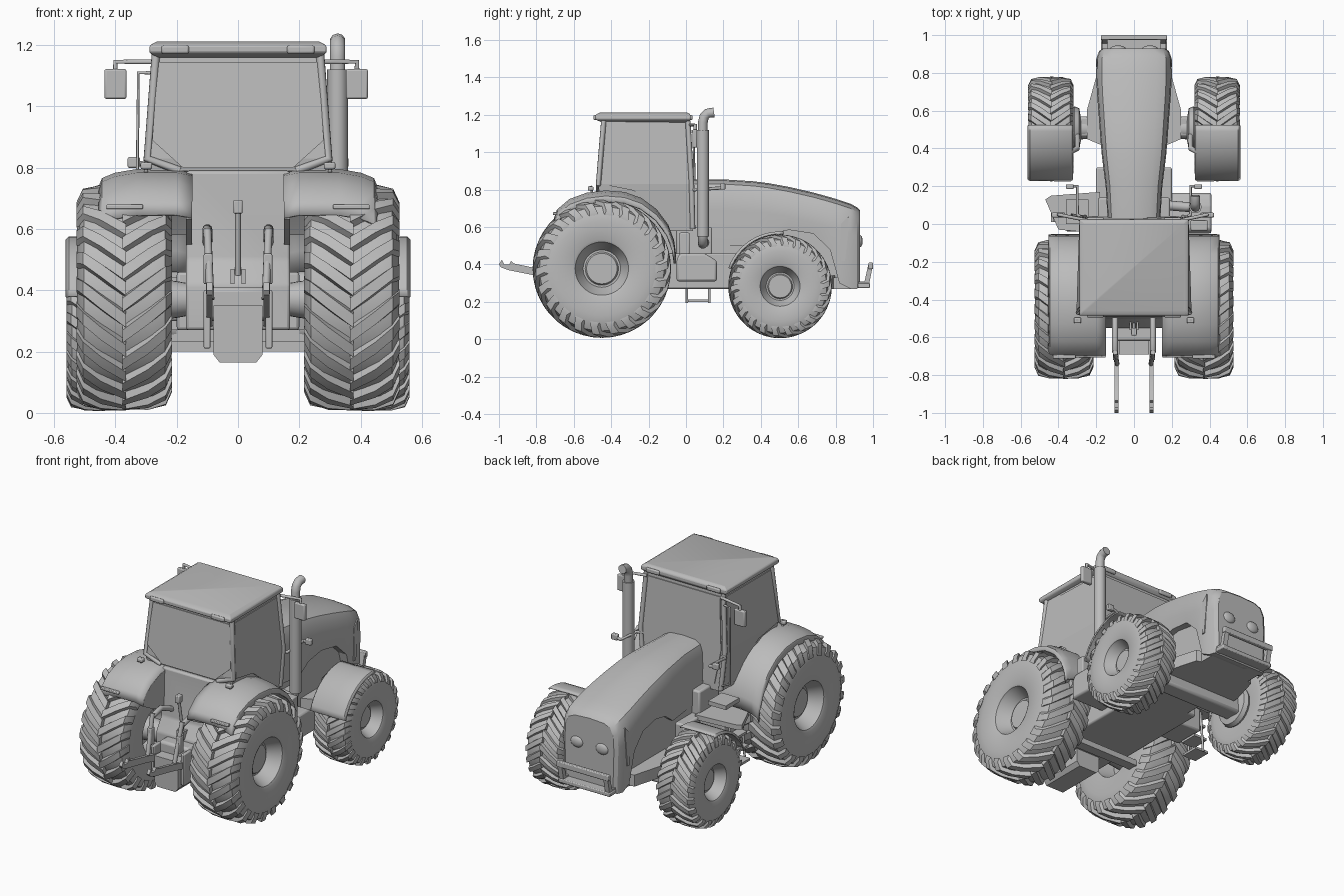
import bpy, bmesh, math
from mathutils import Vector

cube = bpy.data.objects.get("Cube")
if cube:
    bpy.data.objects.remove(cube, do_unlink=True)

paint = bpy.data.materials.new("plain grey")
paint.use_nodes = True
GREY = (0.5, 0.5, 0.5, 1)
paint.diffuse_color = GREY
paint.node_tree.nodes["Principled BSDF"].inputs["Base Color"].default_value = GREY


def add_mesh(name, mesh, bevel=0.0, thick=0.0, angle=35):
    mesh.shade_smooth()
    mesh.set_sharp_from_angle(angle=math.radians(angle))
    mesh.materials.clear()
    mesh.materials.append(paint)
    ob = bpy.data.objects.new(name, mesh)
    bpy.context.collection.objects.link(ob)
    if thick:
        mod = ob.modifiers.new("Solidify", 'SOLIDIFY')
        mod.thickness, mod.offset = thick, 0
    if bevel:
        mod = ob.modifiers.new("Bevel", 'BEVEL')
        mod.width, mod.segments, mod.limit_method = bevel, 2, 'ANGLE'
    return ob


def finish(name, bm, **kw):
    bmesh.ops.recalc_face_normals(bm, faces=bm.faces)
    mesh = bpy.data.meshes.new(name)
    bm.to_mesh(mesh)
    bm.free()
    return add_mesh(name, mesh, **kw)


def skin(bm, rings, closed=True, caps=True):
    """Join rings of points with quads."""
    vs = [[bm.verts.new(p) for p in ring] for ring in rings]
    n = len(vs[0])
    for a, b in zip(vs, vs[1:]):
        for i in range(n if closed else n - 1):
            j = (i + 1) % n
            bm.faces.new((a[i], a[j], b[j], b[i]))
    if caps:
        bm.faces.new(vs[0])
        bm.faces.new(vs[-1])


def loft(name, rings, closed=True, caps=True, **kw):
    bm = bmesh.new()
    skin(bm, rings, closed, caps)
    return finish(name, bm, **kw)


def prism(name, pts, lo, hi, axis=0, **kw):
    """Extrude a flat outline along one axis."""
    rings = []
    for d in (lo, hi):
        ring = [list(p) for p in pts]
        for p in ring:
            p.insert(axis, d)
        rings.append(ring)
    return loft(name, rings, **kw)


def box(name, x, y, z, **kw):
    return prism(name, [(y[0], z[0]), (y[1], z[0]), (y[1], z[1]), (y[0], z[1])], x[0], x[1], **kw)


def tube(name, pts, r):
    cu = bpy.data.curves.new(name, 'CURVE')
    cu.dimensions, cu.bevel_depth, cu.bevel_resolution, cu.use_fill_caps = '3D', r, 3, True
    sp = cu.splines.new('POLY')
    sp.points.add(len(pts) - 1)
    for p, co in zip(sp.points, pts):
        p.co = (*co, 1)
    tmp = bpy.data.objects.new(name + "_path", cu)
    bpy.context.collection.objects.link(tmp)
    mesh = bpy.data.meshes.new_from_object(tmp.evaluated_get(bpy.context.evaluated_depsgraph_get()))
    bpy.data.objects.remove(tmp, do_unlink=True)
    return add_mesh(name, mesh, angle=50)


def pane(name, pts, out):
    """Thin plate standing just proud of a wall."""
    off = Vector(out) * 0.009
    return loft(name, [[Vector(p) for p in pts], [Vector(p) + off for p in pts]])


def spin(bm, profile, center, s, n=48):
    """Lathe (x, radius) pairs about the x axis."""
    c = Vector(center)
    rings = [[c + Vector((s * x, r * math.cos(a), r * math.sin(a)))
              for a in (i * math.tau / n for i in range(n))] for x, r in profile]
    skin(bm, rings)


# Wheels: unit tyre profile (fraction of half width, fraction of radius) with chevron lugs
TYRE = [(.5, .02), (.5, .22), (.42, .24), (.42, .27), (.8, .36), (.93, .385), (.97, .42), (1, .68),
        (.95, .82), (.86, .9), (.6, .93), (-.6, .93), (-.86, .9), (-.95, .82), (-1, .68),
        (-.93, .39), (-.25, .33), (-.25, .02)]
LUG = [(-.04, .9, 1, 0), (.5, .9, .995, .17), (.88, .85, .955, .3), (1.01, .78, .84, .35)]


def wheel(name, center, radius, half, s, count):
    bm = bmesh.new()
    spin(bm, [(x * half, r * radius) for x, r in TYRE], center, s)
    for side in (1, -1):
        for k in range(count):
            a0 = (k + side * .25) * math.tau / count
            rings = []
            for f, lo, hi, lag in LUG:
                ring = []
                for r, da in ((lo, -.085), (hi, -.06), (hi, .06), (lo, .085)):
                    a = a0 - lag + da
                    ring.append(Vector(center) + Vector((side * f * half, r * radius * math.cos(a),
                                                         r * radius * math.sin(a))))
                rings.append(ring)
            skin(bm, rings)
    finish(name, bm, angle=28)


# Hood: sections along the length (y, half width, top, bottom)
hood = []
for y, w, t, b in [(.03, .14, .855, .5), (.2, .15, .855, .5), (.36, .17, .845, .5), (.44, .177, .835, .56),
                   (.55, .185, .815, .585), (.68, .195, .785, .565), (.77, .2, .76, .48), (.82, .2, .745, .3),
                   (.88, .198, .725, .27), (.915, .185, .705, .27), (.93, .165, .69, .29)]:
    half = [(w * .96, b), (w, t - .16), (w * .97, t - .07), (w * .85, t - .025), (w * .6, t - .006), (.0, t)]
    ring = half + [(-x, z) for x, z in half[-2::-1]]
    hood.append([(x, y, z) for x, z in ring])
loft("hood", hood, angle=30)
box("engine_block", (-.14, .14), (0, .84), (.27, .62))
box("nose_base", (-.17, .17), (.62, .9), (.27, .33))
box("belly", (-.2, .2), (-.35, .3), (.27, .46), bevel=.01)
box("firewall", (-.19, .19), (-.05, .14), (.4, .6), bevel=.01)
box("front_bumper_bar", (-.175, .175), (.975, 1), (.375, .41), bevel=.005)
box("front_bumper_plate", (-.175, .175), (.92, .985), (.275, .3), bevel=.005)
for s in (1, -1):
    prism("bumper_bracket", [(.92, .275), (.975, .275), (1, .4), (.975, .4), (.955, .31), (.92, .31)], s * .14, s * .17)
    bm = bmesh.new()
    m = bmesh.ops.create_uvsphere(bm, u_segments=20, v_segments=10, radius=1)
    for v in m["verts"]:
        v.co = (s * .085 + v.co.x * .042, .927 + v.co.y * .018, .525 + v.co.z * .034)
    finish("headlight", bm)
    pane("hood_vent", [(s * .192, .83, .62), (s * .192, .87, .66), (s * .192, .87, .6), (s * .192, .85, .42),
                       (s * .192, .83, .42)], (s, 0, 0))

# Cab: glasshouse above the belt and door section below
BELT = [(.03, .83, .285), (-.47, .83, .3)]
UPPER = [(-.44, 1.17, .27), (.01, 1.17, .26)] + BELT
LOWER = BELT[::-1] + [(.037, .58, .26), (-.12, .58, .265), (-.2, .7, .28), (-.28, .77, .29), (-.465, .79, .285)]
for name, outline in (("cab_upper", UPPER), ("cab_lower", LOWER)):
    loft(name, [[(s * x, y, z) for y, z, x in outline] for s in (1, -1)])
for s in (1, -1):
    pane("door_glass_upper", [(s * .27, -.425, 1.15), (s * .262, -.008, 1.145), (s * .284, .012, .83),
                              (s * .299, -.455, .83)], (s * .6, 0, 0))
    pane("door_glass_lower", [(s * .299, -.455, .83), (s * .284, .012, .83), (s * .26, .016, .6),
                              (s * .266, -.11, .6), (s * .28, -.19, .73), (s * .292, -.28, .795)], (s * .6, 0, 0))
    tube("front_pillar", [(s * .26, .01, 1.17), (s * .284, .03, .83), (s * .26, .036, .59)], .014)
    tube("rear_pillar", [(s * .268, -.44, 1.17), (s * .297, -.468, .83), (s * .19, -.468, .79)], .014)
pane("rear_glass", [(.262, -.441, 1.145), (-.262, -.441, 1.145), (-.28, -.466, .89), (-.18, -.471, .8),
                    (.18, -.471, .8), (.28, -.466, .89)], (0, -.8, 0))
pane("windscreen", [(.24, .012, 1.145), (-.24, .012, 1.145), (-.26, .03, .83), (-.22, .036, .62),
                    (.22, .036, .62), (.26, .03, .83)], (0, .6, 0))
loft("roof", [[(x * w, y, z) for x, y in ((1, y0), (1, y1), (-1, y1), (-1, y0))] for z, w, y0, y1 in
              ((1.16, .262, -.45, .01), (1.175, .29, -.485, .025), (1.2, .288, -.485, .025), (1.212, .265, -.46, .01))],
     bevel=.006)
for s in (1, -1):
    for y in (-.487, .027):
        box("roof_lamp", (s * .16, s * .25), (y - .008, y + .008), (1.172, 1.2), bevel=.007)

# Rear body, axle and hitch
prism("rear_body", [(-.49, .79), (-.5, .5), (-.55, .42), (-.55, .27), (0, .27), (0, .8)], -.17, .17, bevel=.01)
bm = bmesh.new()
spin(bm, [(-.3, .07), (-.2, .06), (-.12, .045), (.12, .045), (.2, .06), (.3, .07)], (0, -.45, .37), 1, 24)
finish("rear_axle", bm)
prism("drawbar", [(.08, .35), (.08, .19), (.06, .165), (-.06, .165), (-.08, .19), (-.08, .35)], -.69, -.4, axis=1)
box("hitch_block", (-.1, .1), (-.62, -.5), (.3, .41), bevel=.015)
box("cross_bar", (-.24, .24), (-.3, -.24), (.2, .235))
tube("top_link", [(0, -.53, .45), (0, -.57, .66)], .009)
box("top_link_end", (-.015, .015), (-.59, -.55), (.65, .695), bevel=.005)
for s in (1, -1):
    prism("lower_arm", [(-1, .4), (-.985, .425), (-.972, .4), (-.945, .4), (-.935, .42), (-.92, .405), (-.8, .38),
                        (-.5, .31), (-.5, .27), (-.8, .34), (-.95, .37), (-.99, .385)], s * .083, s * .103)
    tube("lift_arm", [(s * .1, -.48, .55), (s * .1, -.6, .6), (s * .1, -.68, .58)], .016)
    tube("lift_rod", [(s * .1, -.68, .6), (s * .09, -.74, .37)], .013)
    box("lift_rod_sleeve", (s * .083, s * .112), (-.72, -.68), (.42, .52), bevel=.005)
    box("stabiliser", (s * .09, s * .112), (-.68, -.6), (.21, .4), bevel=.005)
    box("link_fork", (s * .012, s * .024), (-.56, -.5), (.42, .47))

# Rear fenders
ARCH = [(-.7, .645), (-.685, .69), (-.62, .745), (-.53, .778), (-.43, .79), (-.33, .782), (-.24, .75),
        (-.16, .69), (-.1, .61), (-.07, .53), (-.06, .46)]
for s in (1, -1):
    rows = [[(s * x, y, z - d) for x, d in ((.15, .01), (.2, 0), (.33, 0), (.4, .012), (.44, .028), (.45, .055))]
            for y, z in ARCH]
    loft("rear_fender", rows, closed=False, caps=False, thick=.012, angle=40)
    prism("fender_inner_wall", [(y, z - .012) for y, z in ARCH] + [(-.2, .46), (-.6, .58)], s * .15, s * .17)
    box("fender_lamp_plate", (s * .31, s * .43), (-.712, -.69), (.665, .68), bevel=.004)
    tube("marker_stalk", [(s * .3, -.5, .77), (s * .3, -.51, .82)], .007)
    box("marker_lamp", (s * .28, s * .318), (-.525, -.495), (.795, .818), bevel=.006)

# Wheels, front axle and front fenders
for s in (1, -1):
    wheel("rear_wheel", (s * .371, -.45, .378), .37, .154, s, 22)
    wheel("front_wheel", (s * .44, .503, .283), .277, .119, s, 22)
    rows = []
    for i in range(13):
        a = math.radians(86 + i * 6.2)
        rows.append([(s * x, .503 + r * math.cos(a), .283 + r * math.sin(a))
                     for x, r in ((.325, .283), (.335, .29), (.55, .29), (.56, .28))])
    loft("front_fender", rows, closed=False, caps=False, thick=.008)
    tube("fender_bracket", [(s * .34, .38, .54), (s * .3, .4, .5), (s * .3, .48, .36)], .014)
    prism("axle_wing", [(s * .13, .8), (s * .2, .78), (s * .25, .6), (s * .25, .45), (s * .13, .4)], .27, .34, axis=2)
    bm = bmesh.new()
    spin(bm, [(.2, .05), (.28, .055), (.29, .11), (.315, .12), (.42, .06)], (0, .503, .283), s, 24)
    finish("front_hub", bm)
box("front_axle", (-.31, .31), (.46, .57), (.21, .33), bevel=.015)

# Exhaust, mirrors and handles
tube("exhaust_muffler", [(.325, .09, .55), (.325, .09, 1.12)], .034)
tube("exhaust_pipe", [(.16, .1, .52), (.28, .09, .51), (.315, .09, .525), (.325, .09, .56), (.325, .09, 1.16),
                      (.325, .097, 1.19), (.325, .115, 1.208), (.325, .15, 1.213)], .026)
for s, edge in ((1, .388), (-1, .4)):
    tube("mirror_arm", [(s * .25, .02, 1.146), (s * edge, .05, 1.146), (s * edge, .05, 1.1)], .009)
    box("mirror", (s * (edge - .036), s * (edge + .036)), (.035, .06), (1.025, 1.122), bevel=.006)
    tube("signal_arm", [(s * .27, .03, .8), (s * .3, .05, .8), (s * .3, .2, .81), (s * .35, .2, .82)], .009)
    box("signal_lamp", (s * .32, s * .36), (.185, .21), (.8, .835), bevel=.005)
tube("hand_rail", [(-.28, .03, 1.11), (-.325, .04, 1.11), (-.33, .05, .65), (-.27, .04, .62)], .006)

# Fuel tank on one side, steps on the other
prism("fuel_tank", [(-.05, .31), (.165, .31), (.165, .42), (.1, .46), (-.03, .46), (-.05, .43)], .18, .41, bevel=.012)
box("tank_filler", (.3, .39), (-.035, .02), (.45, .57), bevel=.006)
prism("step_platform", [(-.18, -.05), (-.4, -.03), (-.47, .13), (-.44, .15), (-.18, .17)], .44, .47, axis=2)
box("step_box", (-.36, -.18), (-.04, .15), (.3, .45), bevel=.01)
box("upper_step", (-.36, -.24), (0, .13), (.53, .555))
for z, x in ((.2, .4), (.28, .39), (.36, .38)):
    box("step_tread", (-x - .04, -x + .05), (.01, .12), (z, z + .014))
for y in (.005, .125):
    tube("step_side", [(-.38, y, .45), (-.4, y, .195)], .007)
